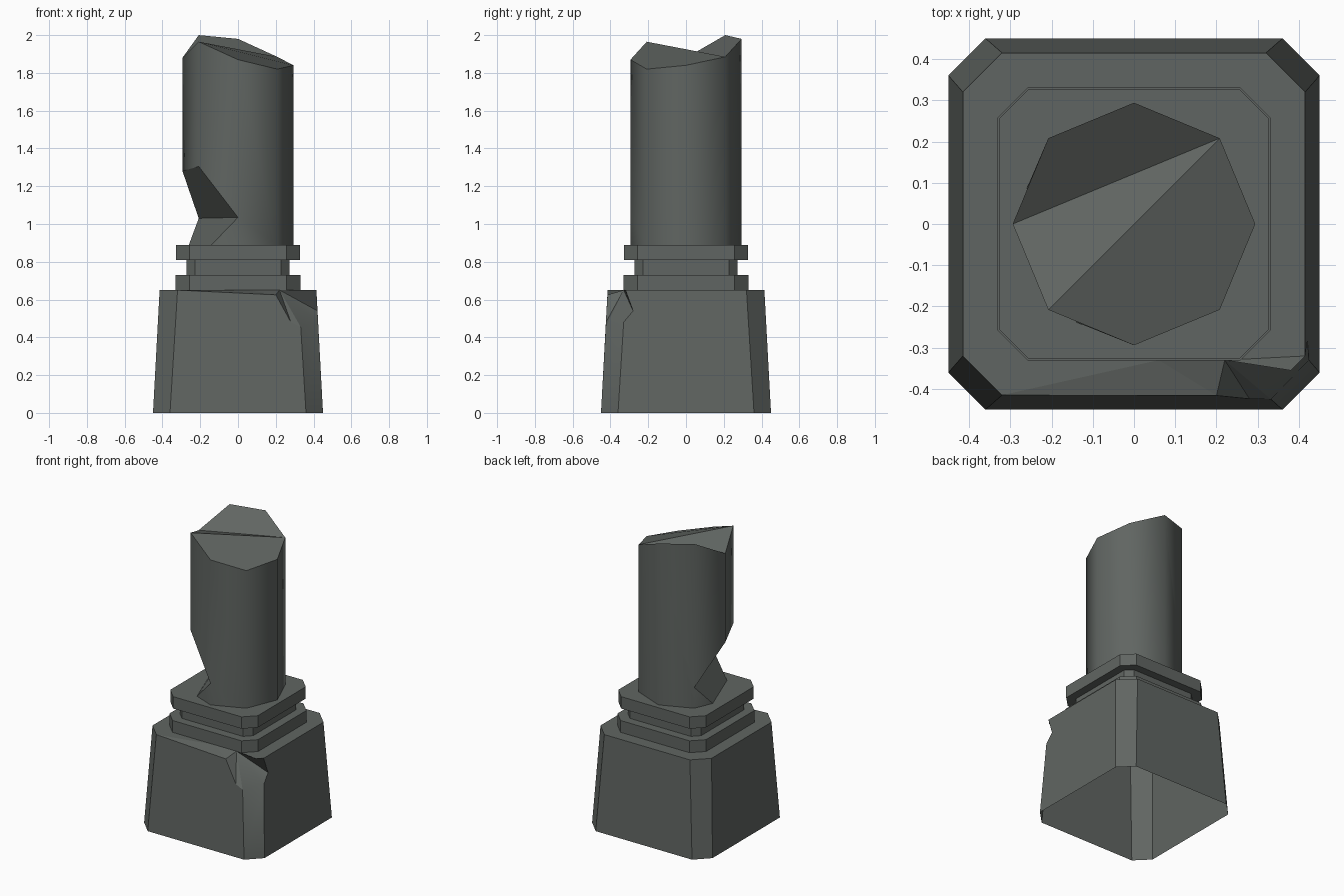
import bpy, bmesh, math

if "Cube" in bpy.data.objects:
    bpy.data.objects.remove(bpy.data.objects["Cube"])

stone = bpy.data.materials.new("dark_grey_stone")
stone.diffuse_color = (0.118, 0.131, 0.122, 1)
stone.use_nodes = True
stone.node_tree.nodes["Principled BSDF"].inputs["Base Color"].default_value = stone.diffuse_color


def build(name, points, faces, smooth=()):
    """Make an object from named points and faces; faces listed in smooth are shaded smooth."""
    bm = bmesh.new()
    verts = {k: bm.verts.new(p) for k, p in points.items()}
    for i, f in enumerate(faces):
        face = bm.faces.new([verts[k] for k in f.split()])
        face.smooth = i in smooth
    bmesh.ops.recalc_face_normals(bm, faces=bm.faces[:])
    mesh = bpy.data.meshes.new(name)
    bm.to_mesh(mesh)
    bm.free()
    mesh.materials.append(stone)
    obj = bpy.data.objects.new(name, mesh)
    bpy.context.collection.objects.link(obj)
    return obj


def square(h, c):
    """Square with cut corners, counter-clockwise from the front end of the right side."""
    return [(h, -c), (h, c), (c, h), (-c, h), (-h, c), (-h, -c), (-c, -h), (c, -h)]


def slab(name, h, c, z0, z1):
    pts = {}
    for i, (x, y) in enumerate(square(h, c)):
        pts[f"b{i}"] = (x, y, z0)
        pts[f"t{i}"] = (x, y, z1)
    faces = [f"b{i} b{(i+1)%8} t{(i+1)%8} t{i}" for i in range(8)]
    faces += [" ".join(f"{s}{i}" for i in range(8)) for s in "bt"]
    return build(name, pts, faces)


# Tapered base, open below, with its front right corner chipped
pts = {f"b{i}": (x, y, 0) for i, (x, y) in enumerate(square(0.45, 0.36))}
pts.update({f"t{i}": (x, y, 0.65) for i, (x, y) in enumerate(square(0.415, 0.32)) if i < 7})
pts.update(
    A=(0.332, -0.425, 0.455), B=(0.421, -0.28, 0.54), C=(0.424, -0.33, 0.48),
    D=(0.20, -0.416, 0.625), E=(0.28, -0.424, 0.48), F=(0.22, -0.33, 0.65),
    G=(0.06, -0.33, 0.65), H=(0.38, -0.355, 0.65))
faces = ["b7 b0 C A", "F A C", "F C B", "F E A", "F D E",       # corner and chip ledge
         "F B t0 H",                                            # chip wall
         "b6 b7 A E D t6", "b0 b1 t1 t0 B C",                   # front and right sides
         "t0 t1 t2 t3 t4 t5 t6 G F H", "t6 D G", "D F G"]       # top
faces += [f"b{i} b{i+1} t{i+1} t{i}" for i in range(1, 6)]
build("base", pts, faces, smooth=range(3))

# Stepped collar
slab("lower_collar", 0.331, 0.258, 0.65, 0.73)
slab("neck", 0.273, 0.228, 0.73, 0.81)
slab("upper_collar", 0.327, 0.256, 0.81, 0.89)

# Eight-sided shaft with a broken top and a wedge broken out at the front left
top_z = [1.84, 1.885, 1.98, 2.0, 1.88, 1.965, 1.87, 1.82]
ring = [(0.294 * math.cos(i * math.pi / 4), 0.294 * math.sin(i * math.pi / 4)) for i in range(8)]
pts = {f"t{i}": (*ring[i], top_z[i]) for i in range(8)}
pts.update({f"b{i}": (*ring[i], 0.89) for i in (0, 1, 2, 3, 6, 7)})
pts.update(m3=(*ring[3], 1.03), m6=(*ring[6], 1.035), u4=(*ring[4], 1.28), u5=(*ring[5], 1.305),
           P=(-0.26, 0.086, 0.89), Q=(-0.14, -0.238, 0.89))
faces = ["b7 b0 t0 t7", "b0 b1 t1 t0", "b1 b2 t2 t1", "b2 b3 m3 t3 t2", "b6 b7 t7 t6 m6",
         "m3 u4 t4 t3", "u4 u5 t5 t4", "u5 m6 t6 t5", "b3 P m3", "Q b6 m6",
         "u4 m3 m6 u5", "m3 P Q m6",                            # wedge
         "t1 t2 t3 t4", "t1 t4 t5", "t1 t5 t6 t7 t0",           # broken top
         "b0 b1 b2 b3 P Q b6 b7"]
build("shaft", pts, faces, smooth=range(10))
